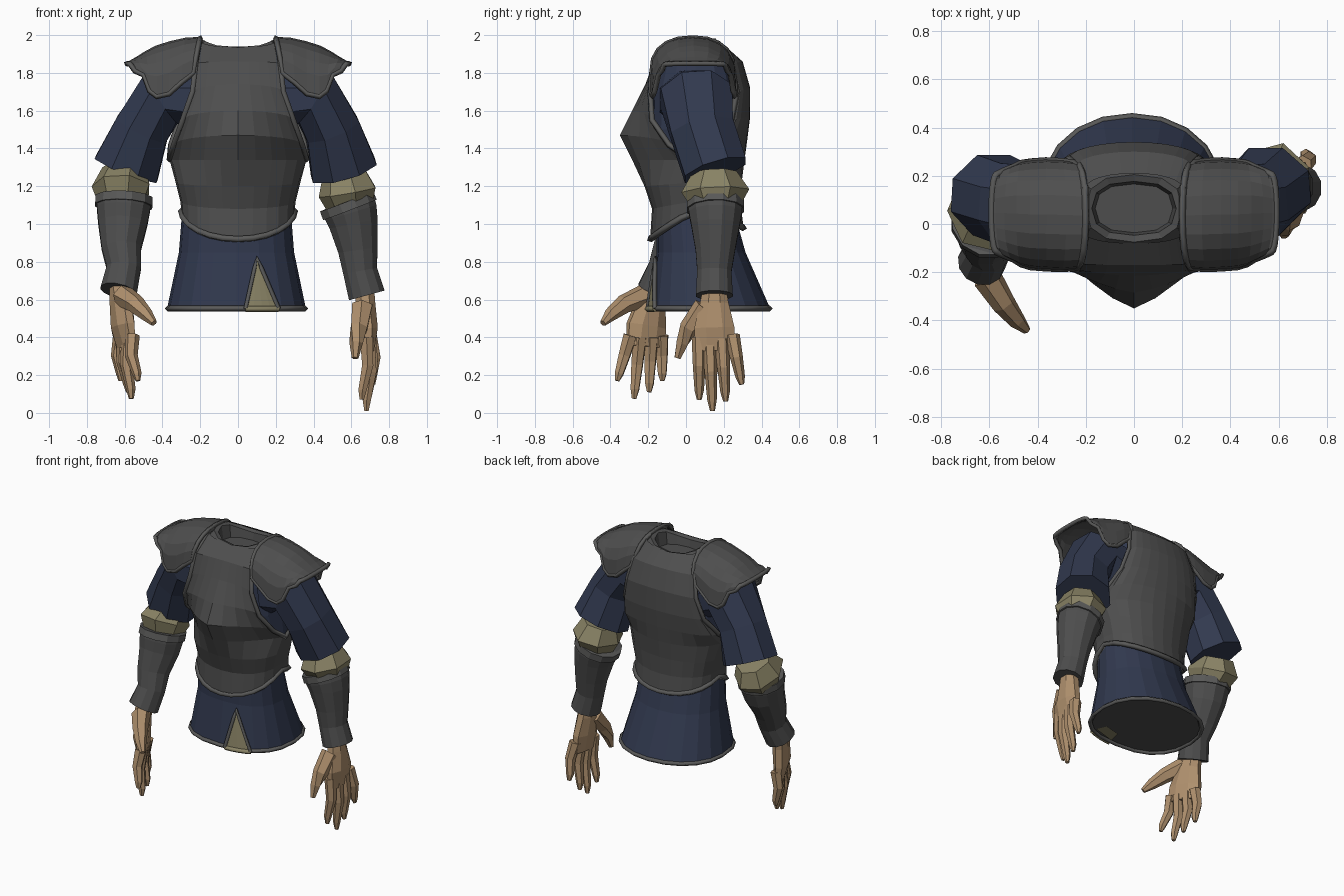
import bpy, bmesh, math
from mathutils import Vector as V

if "Cube" in bpy.data.objects:
    bpy.data.objects.remove(bpy.data.objects["Cube"])


def mat(name, r, g, b):
    m = bpy.data.materials.new(name)
    m.diffuse_color = (r, g, b, 1)
    m.use_nodes = True
    m.node_tree.nodes["Principled BSDF"].inputs["Base Color"].default_value = m.diffuse_color
    return m


PLATE = mat("dark_steel", .076, .076, .076)
TRIM = mat("steel_trim", .1, .1, .098)
BLUE = mat("navy_cloth", .031, .041, .078)
OLIVE = mat("olive_cloth", .25, .225, .13)
SKIN = mat("skin", .43, .28, .155)


def add(name, verts, faces, m):
    me = bpy.data.meshes.new(name)
    me.from_pydata([tuple(v) for v in verts], [], faces)
    bm = bmesh.new()
    bm.from_mesh(me)
    bmesh.ops.remove_doubles(bm, verts=bm.verts, dist=.0005)
    bmesh.ops.recalc_face_normals(bm, faces=bm.faces)
    bm.to_mesh(me)
    bm.free()
    me.materials.append(m)
    ob = bpy.data.objects.new(name, me)
    bpy.context.collection.objects.link(ob)
    return ob


def loft(name, rings, m, caps=True):
    """Closed rings joined in order, with optional end caps."""
    n = len(rings[0])
    faces = [(i*n+j, i*n+(j+1) % n, (i+1)*n+(j+1) % n, (i+1)*n+j)
             for i in range(len(rings)-1) for j in range(n)]
    if caps:
        faces += [tuple(range(n)), tuple(range((len(rings)-1)*n, len(rings)*n))]
    return add(name, [p for r in rings for p in r], faces, m)


def grid(name, rows, m):
    n = len(rows[0])
    faces = [(i*n+j, i*n+j+1, (i+1)*n+j+1, (i+1)*n+j)
             for i in range(len(rows)-1) for j in range(n-1)]
    return add(name, [p for r in rows for p in r], faces, m)


def tube(name, pts, radii, m, sides=8, wide=(0, 1, 0)):
    """Limb along a path; a radius may be (thin, wide)."""
    pts, rings = [V(p) for p in pts], []
    for i, p in enumerate(pts):
        t = (pts[min(i+1, len(pts)-1)] - pts[max(i-1, 0)]).normalized()
        u = t.cross(V(wide)).normalized()
        v = u.cross(t)
        r = radii[i]
        ru, rv = r if isinstance(r, tuple) else (r, r)
        angs = [math.tau*(k+.5)/sides for k in range(sides)]
        rings.append([p + u*ru*math.cos(a) + v*rv*math.sin(a) for a in angs])
    return loft(name, rings, m)


def rail(name, pts, r, closed=True, m=TRIM):
    """Thin raised border following a path."""
    cu = bpy.data.curves.new(name, 'CURVE')
    cu.dimensions = '3D'
    cu.bevel_depth, cu.bevel_resolution, cu.use_fill_caps = r, 0, True
    sp = cu.splines.new('POLY')
    sp.points.add(len(pts)-1)
    for q, p in zip(sp.points, pts):
        q.co = (*p, 1)
    sp.use_cyclic_u = closed
    cu.materials.append(m)
    ob = bpy.data.objects.new(name, cu)
    bpy.context.collection.objects.link(ob)
    bpy.ops.object.select_all(action='DESELECT')
    ob.select_set(True)
    bpy.context.view_layer.objects.active = ob
    bpy.ops.object.convert(target='MESH')


def spow(v, e):
    return math.copysign(abs(v)**e, v)


def oval(z, rx, cy, ry, n=24, e=.8, cx=0, saddle=0, eb=None):
    out = []
    for k in range(n):
        c, s = math.cos(math.tau*k/n), math.sin(math.tau*k/n)
        p = eb if eb and s > 0 else e
        out.append(V((cx + rx*spow(c, p), cy + ry*spow(s, p), z - saddle*s*s)))
    return out


# Plates: edge z, centre z, half width, edge y, centre y, roundness (negative = pointed ridge)
FRONT = [(1.07, .92, .30, .06, -.19, .8), (1.12, 1.08, .305, .06, -.18, .8),
         (1.22, 1.2, .33, .06, -.22, .9), (1.34, 1.34, .362, .02, -.285, -1.7),
         (1.42, 1.47, .34, -.09, -.35, -1.35), (1.55, 1.6, .293, -.18, -.285, -1.4),
         (1.7, 1.74, .24, -.19, -.215, -1.6), (1.85, 1.86, .222, -.165, -.17, 1),
         (1.97, 1.935, .2, -.04, -.08, 1)]
BACK = [(1.07, .98, .30, .06, .305, .8), (1.12, 1.1, .305, .06, .29, .8),
        (1.22, 1.22, .33, .06, .295, .8), (1.34, 1.34, .362, .02, .31, .8),
        (1.42, 1.45, .355, .14, .325, .8), (1.55, 1.57, .31, .24, .34, 1),
        (1.7, 1.72, .27, .27, .34, 1), (1.85, 1.86, .24, .24, .30, 1),
        (1.97, 1.94, .2, .15, .21, 1)]


def panel(spec):
    rows = []
    for ze, zc, hw, ye, yc, k in spec:
        row = []
        for j in range(-6, 7):
            a = j/6*math.pi/2
            c, s = max(math.cos(a), 0), abs(math.sin(a))
            depth = c**k if k > 0 else 1 - s**-k
            row.append(V((hw*math.sin(a), ye+(yc-ye)*depth, zc+(ze-zc)*(1-c))))
        rows.append(row)
    return rows


front, back = panel(FRONT), panel(BACK)
grid("breastplate", front, PLATE)
grid("backplate", back, PLATE)
rail("waist_trim", front[0] + back[0][-2:0:-1], .018)
for side, j in (("left", 0), ("right", -1)):
    rail(side + "_armhole_trim",
         [r[j] for r in front[3:]] + [r[j] for r in back[:3:-1]], .016)

# Collar with a closed, sunken neck opening
loft("collar", [oval(1.94, .235, .065, .18, 12, .8, 0, .05), oval(1.98, .2, .065, .14, 12, .8, 0, .045),
                oval(1.97, .175, .065, .112, 12, .8, 0, .045), oval(1.87, .16, .065, .1, 12)], PLATE, False)
add("neck_floor", oval(1.875, .165, .065, .105, 12), [tuple(range(12))], PLATE)

# Cloth body under the plates
loft("undershirt", [oval(z, rx, cy, ry, 16, e) for z, rx, cy, ry, e in
                    ((1.1, .28, .05, .2, 1), (1.35, .33, .04, .22, 1), (1.5, .305, .05, .235, .75),
                     (1.7, .265, .05, .225, .65), (1.84, .24, .05, .19, .7))], BLUE)

# Skirt with hem, dark underside and front slit
SK = [(1.1, .285, .045, .2), (.85, .305, .08, .235), (.55, .368, .125, .322)]
loft("skirt", [oval(*s, n=20, cx=-.008, eb=.95) for s in SK], BLUE, False)
add("skirt_underside", oval(.56, .36, .122, .315, 20, cx=-.008, eb=.95), [tuple(range(20))], PLATE)
rail("skirt_hem", oval(.553, .365, .125, .32, 20, cx=-.008, eb=.95), .015)


def on_skirt(x, z, lift):
    f = (.85-z)/.3
    rx, cy, ry = (a+(b-a)*f for a, b in zip(SK[1][1:], SK[2][1:]))
    return V((x, cy - ry*(1-abs((x+.008)/rx)**2.5)**.4 - lift, z))


slit = []
for i in range(6):
    f = i/5
    xl, xr, z = .1-.06*f, .1+.115*f, .82-.27*f
    slit.append([on_skirt(xl+(xr-xl)*k/4, z, .008) for k in range(5)])
grid("slit_panel", slit, OLIVE)
rail("slit_trim", [r[0] for r in slit[::-1]] + [r[-1] for r in slit[1:]], .013, False)
rail("slit_hem", slit[-1], .016, False, OLIVE)
add("slit_underside", [(.04, -.18, .555), (.21, -.13, .555), (.18, -.06, .555), (.06, -.09, .555)],
    [(0, 1, 2, 3)], OLIVE)

# Shoulder plates: x at crown, x at ends, centre y, half depth, top z, lower z
PAUL = [(.2, .235, .035, .215, 1.985, 1.8), (.28, .3, .037, .222, 1.98, 1.75),
        (.36, .365, .04, .222, 1.962, 1.69), (.43, .43, .04, .217, 1.94, 1.675),
        (.485, .468, .043, .208, 1.912, 1.705), (.535, .5, .045, .19, 1.88, 1.79),
        (.57, .545, .045, .172, 1.86, 1.81), (.59, .57, .045, .16, 1.85, 1.845)]
for side, s in (("left", -1), ("right", 1)):
    cols = []
    for xc, xe, yc, ry, top, low in PAUL:
        col = []
        for k in range(11):
            c = math.cos(math.pi*k/10)
            h = max(math.sin(math.pi*k/10), 0)
            col.append(V((s*(xe+(xc-xe)*h), yc - ry*spow(c, .88), low + (top-low)*h**.78)))
        cols.append(col)
    ob = grid(side + "_shoulder_plate", cols, PLATE)
    sol = ob.modifiers.new("thickness", 'SOLIDIFY')
    sol.thickness, sol.offset = .012, 0
    rail(side + "_shoulder_trim", cols[0] + [c[-1] for c in cols[1:-1]] + cols[-1][::-1]
         + [c[0] for c in cols[-2:0:-1]], .015)

# Arms: sleeve, elbow cloth, bracer
ARMS = {
    "left": ([(-.25, .05, 1.655), (-.4, .055, 1.675), (-.51, .085, 1.5), (-.592, .12, 1.29)],
             [(-.6, .1, 1.28), (-.615, .055, 1.19), (-.61, .02, 1.09)],
             [(-.603, .02, 1.14), (-.606, .005, 1.08), (-.61, -.015, 1), (-.617, -.07, .87),
              (-.605, -.11, .765), (-.632, -.16, .645)]),
    "right": ([(.25, .05, 1.655), (.4, .055, 1.675), (.5, .085, 1.5), (.56, .155, 1.285)],
              [(.565, .15, 1.27), (.585, .155, 1.17), (.6, .16, 1.07)],
              [(.575, .155, 1.12), (.598, .156, 1.06), (.612, .156, 1), (.635, .155, .86),
               (.647, .15, .75), (.682, .15, .622)])}
for side, (sleeve, elbow, brace) in ARMS.items():
    tube(side + "_sleeve", sleeve, [(.17, .205), (.17, .205), (.158, .182), (.19, .182)], BLUE, 8)
    tube(side + "_elbow_cloth", elbow, [.12, (.16, .185), .12], OLIVE, 7)
    tube(side + "_bracer", brace, [.15, .146, .134, .108, .094, .101], PLATE, 12)
    rim = [V(brace[0]), V(brace[0]).lerp(V(brace[1]), .75)]
    tube(side + "_bracer_rim", rim, [.156, .157], TRIM, 12)

# Hands: wide axis, palm path, finger (base, tip) pairs, thumb path
HANDS = {
    "left": ((-.4, .9, 0), [(-.625, -.16, .69), (-.62, -.185, .59), (-.61, -.21, .46), (-.595, -.215, .35)],
             [((-.56, -.295, .41), (-.53, -.365, .17)), ((-.578, -.245, .4), (-.565, -.275, .075)),
              ((-.602, -.185, .4), (-.58, -.195, .11)), ((-.622, -.13, .41), (-.62, -.125, .17))],
             [(-.61, -.22, .62), (-.54, -.33, .575), (-.485, -.4, .52), (-.445, -.44, .475)]),
    "right": ((0, 1, 0), [(.67, .15, .66), (.675, .15, .58), (.69, .15, .45), (.69, .155, .33)],
              [((.68, .07, .4), (.655, .07, .07)), ((.69, .125, .39), (.68, .14, .01)),
               ((.698, .19, .39), (.69, .21, .06)), ((.7, .245, .41), (.715, .295, .15))],
              [(.66, .1, .56), (.64, .015, .45), (.625, -.02, .37), (.62, -.045, .29)])}
for side, (wide, palm, fingers, thumb) in HANDS.items():
    tube(side + "_palm", palm, [(.055, .066), (.056, .082), (.054, .115), (.034, .115)], SKIN, 8, wide)
    s = 1 if side == "right" else -1
    for k, (a, b) in enumerate(fingers):
        a, b = V(a), V(b)
        knuckle = a.lerp(b, .45) + V((s*.018, 0, 0))
        tube(f"{side}_finger_{k+1}", [a, knuckle, a.lerp(b, .85), b], [.04, .034, .025, .013], SKIN, 6, wide)
    tube(side + "_thumb", thumb, [.062, .05, .036, .018], SKIN, 6, (.5, .3, .8))
